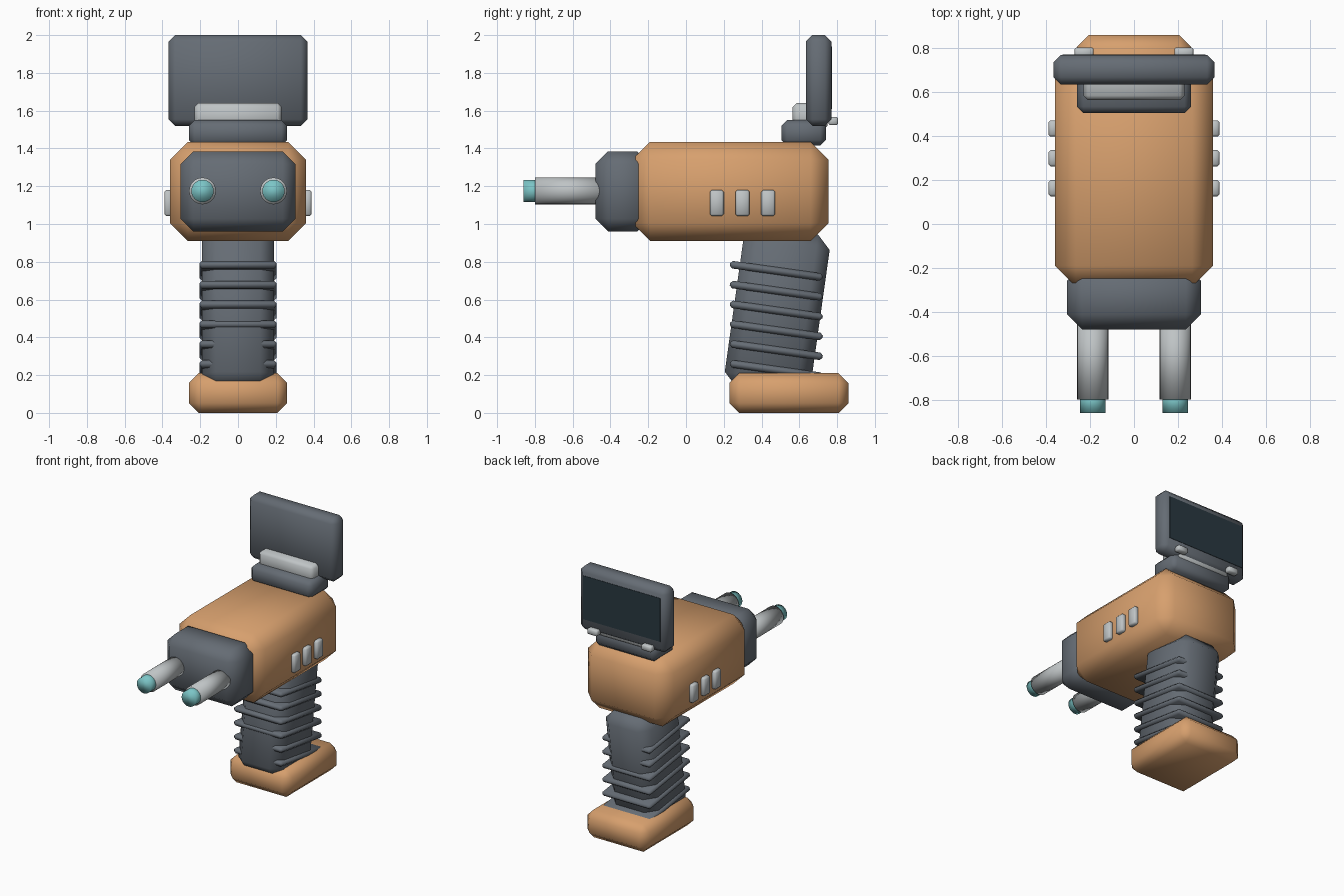
import bpy, bmesh
from math import radians, pi
from mathutils import Matrix

cube = bpy.data.objects.get("Cube")
if cube:
    bpy.data.objects.remove(cube, do_unlink=True)


def material(name, rgb):
    mat = bpy.data.materials.new(name)
    mat.use_nodes = True
    mat.diffuse_color = (*rgb, 1)
    mat.node_tree.nodes["Principled BSDF"].inputs["Base Color"].default_value = (*rgb, 1)
    return mat


ORANGE = material("soft orange", (0.68, 0.35, 0.155))
GREY = material("slate grey", (0.13, 0.15, 0.175))
SILVER = material("pale silver", (0.52, 0.55, 0.56))
TEAL = material("aqua", (0.2, 0.56, 0.57))
SCREEN = material("dark screen", (0.022, 0.04, 0.052))


def finish(name, bm, mat, smooth=True):
    mesh = bpy.data.meshes.new(name)
    for face in bm.faces:
        face.smooth = smooth
    bm.to_mesh(mesh)
    bm.free()
    mesh.materials.append(mat)
    obj = bpy.data.objects.new(name, mesh)
    bpy.context.collection.objects.link(obj)
    return obj


def box(name, mat, xs, ys, zs, bevel=0.0, tilt=0.0):
    """Chamfered box between axis limits, tilted about its own x axis."""
    limits = (xs, ys, zs)
    size = [b - a for a, b in limits]
    bm = bmesh.new()
    bmesh.ops.create_cube(bm, size=1, matrix=Matrix.Diagonal((*size, 1)))
    if bevel:
        bmesh.ops.bevel(bm, geom=bm.edges[:], offset=bevel, segments=1, affect='EDGES')
    obj = finish(name, bm, mat, smooth=bevel > 0)
    obj.location = [(a + b) / 2 for a, b in limits]
    obj.rotation_euler.x = radians(tilt)
    return obj


def rod(name, mat, x, z, radius, y0, y1):
    """Cylinder lying along y."""
    bm = bmesh.new()
    bmesh.ops.create_cone(bm, cap_ends=True, segments=24, radius1=radius,
                          radius2=radius, depth=y1 - y0,
                          matrix=Matrix.Rotation(pi / 2, 4, 'X'))
    obj = finish(name, bm, mat)
    obj.location = (x, (y0 + y1) / 2, z)


# Housing, nose and foot
box("housing", ORANGE, (-0.36, 0.36), (-0.285, 0.755), (0.91, 1.435), 0.095)
box("nose", GREY, (-0.305, 0.305), (-0.48, -0.19), (0.96, 1.385), 0.068)
box("foot", ORANGE, (-0.26, 0.26), (0.23, 0.86), (0, 0.21), 0.052)

# Leaning grip with a stack of ribs
LEAN = -8
box("grip", GREY, (-0.19, 0.19), (0.253, 0.713), (0.11, 0.97), 0.072, LEAN)
for i in range(6):
    z = 0.227 + 0.105 * i
    box(f"grip_rib_{i + 1}", GREY, (-0.205, 0.205), (0.23, 0.726),
        (z - 0.02, z + 0.02), 0.014, LEAN)

# Screen on its mount
box("screen_mount", GREY, (-0.26, 0.26), (0.505, 0.74), (1.415, 1.55), 0.03)
box("hinge_bar", SILVER, (-0.23, 0.23), (0.565, 0.75), (1.5, 1.64), 0.02)
box("screen_case", GREY, (-0.367, 0.367), (0.635, 0.77), (1.52, 2.0), 0.034)
box("display", SCREEN, (-0.325, 0.325), (0.766, 0.773), (1.61, 1.94))

# Paired parts: prongs, screen clips and side vents
for side, s in (("left", 1), ("right", -1)):
    rod(f"prong_{side}", SILVER, 0.188 * s, 1.175, 0.071, -0.8, -0.42)
    rod(f"prong_tip_{side}", TEAL, 0.188 * s, 1.175, 0.059, -0.86, -0.76)
    x = 0.227 * s
    box(f"screen_clip_{side}", SILVER, (x - 0.043, x + 0.043),
        (0.755, 0.805), (1.523, 1.567), 0.008)
    x = 0.367 * s
    for i in range(3):
        y = 0.163 + 0.136 * i
        box(f"vent_{side}_{i + 1}", SILVER, (x - 0.023, x + 0.023),
            (y - 0.037, y + 0.037), (1.042, 1.18), 0.01)
